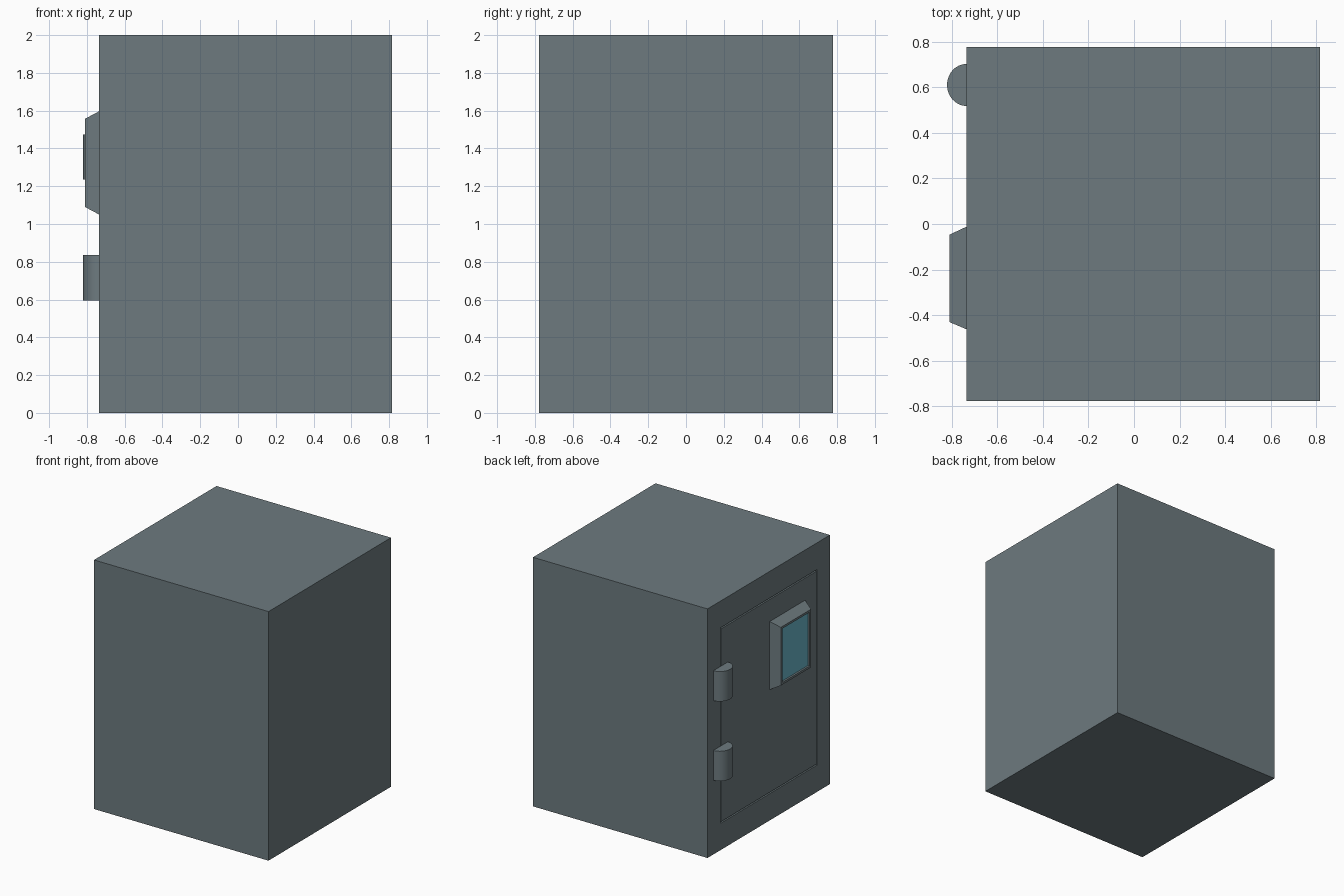
import bpy, bmesh, math
from mathutils import Vector

if "Cube" in bpy.data.objects:
    bpy.data.objects.remove(bpy.data.objects["Cube"])

XF = -0.735          # plane of the door side


def material(name, rgb):
    m = bpy.data.materials.new(name)
    m.diffuse_color = (*rgb, 1)
    m.use_nodes = True
    m.node_tree.nodes["Principled BSDF"].inputs["Base Color"].default_value = m.diffuse_color
    return m


GREY = material("steel grey", (0.153, 0.195, 0.212))
BLUE = material("screen blue", (0.14, 0.46, 0.58))


def finish(name, bm, *mats):
    bmesh.ops.recalc_face_normals(bm, faces=bm.faces)
    me = bpy.data.meshes.new(name)
    bm.to_mesh(me)
    bm.free()
    ob = bpy.data.objects.new(name, me)
    bpy.context.collection.objects.link(ob)
    for m in mats:
        me.materials.append(m)
    return ob


def box(x0, x1, y0, y1, z0, z1):
    bm = bmesh.new()
    bmesh.ops.create_cube(bm, size=1)
    for v in bm.verts:
        v.co = Vector((x1 if v.co.x > 0 else x0,
                       y1 if v.co.y > 0 else y0,
                       z1 if v.co.z > 0 else z0))
    bm.normal_update()
    return bm, min(bm.faces, key=lambda f: f.calc_center_median().x)


def inset(bm, face, width):
    bmesh.ops.inset_individual(bm, faces=[face], thickness=width)
    bm.normal_update()


def push(bm, face, dx):
    new = bmesh.ops.extrude_face_region(bm, geom=[face])["geom"]
    top = [g for g in new if isinstance(g, bmesh.types.BMFace)][0]
    if face.is_valid:
        bmesh.ops.delete(bm, geom=[face], context='FACES_ONLY')
    for v in top.verts:
        v.co.x += dx
    bm.normal_update()
    return top


# safe body with a narrow groove outlining the flush door
bm, face = box(XF, 0.815, -0.777, 0.777, 0, 2)
inset(bm, face, 0.1)
for v in face.verts:
    v.co.y = math.copysign(0.615, v.co.y)
    v.co.z = 1.785 if v.co.z > 1 else 0.215
face = push(bm, face, 0.015)
inset(bm, face, 0.015)
push(bm, face, -0.015)
finish("safe_body", bm, GREY)

# tapered keypad housing with a recessed screen
bm, face = box(-0.81, XF, -0.462, -0.012, 1.05, 1.597)
for v in face.verts:
    v.co.y = -0.047 if v.co.y > -0.2 else -0.43
    v.co.z = 1.557 if v.co.z > 1.3 else 1.09
bm.normal_update()
inset(bm, face, 0.025)
face = push(bm, face, 0.015)
face.material_index = 1
finish("keypad_panel", bm, GREY, BLUE)

# half-round hinges
for name, z in (("lower_hinge", 0.595), ("upper_hinge", 1.235)):
    bm = bmesh.new()
    n = 24
    ring = [bm.verts.new((XF - 0.085 * math.sin(math.pi * i / n),
                          0.61 + 0.092 * math.cos(math.pi * i / n), z))
            for i in range(n + 1)]
    base = bm.faces.new(ring)
    up = bmesh.ops.extrude_face_region(bm, geom=[base], use_keep_orig=True)["geom"]
    for g in up:
        if isinstance(g, bmesh.types.BMVert):
            g.co.z += 0.24
    ob = finish(name, bm, GREY)
    bpy.ops.object.select_all(action='DESELECT')
    ob.select_set(True)
    bpy.context.view_layer.objects.active = ob
    bpy.ops.object.shade_smooth_by_angle(angle=math.radians(30))
